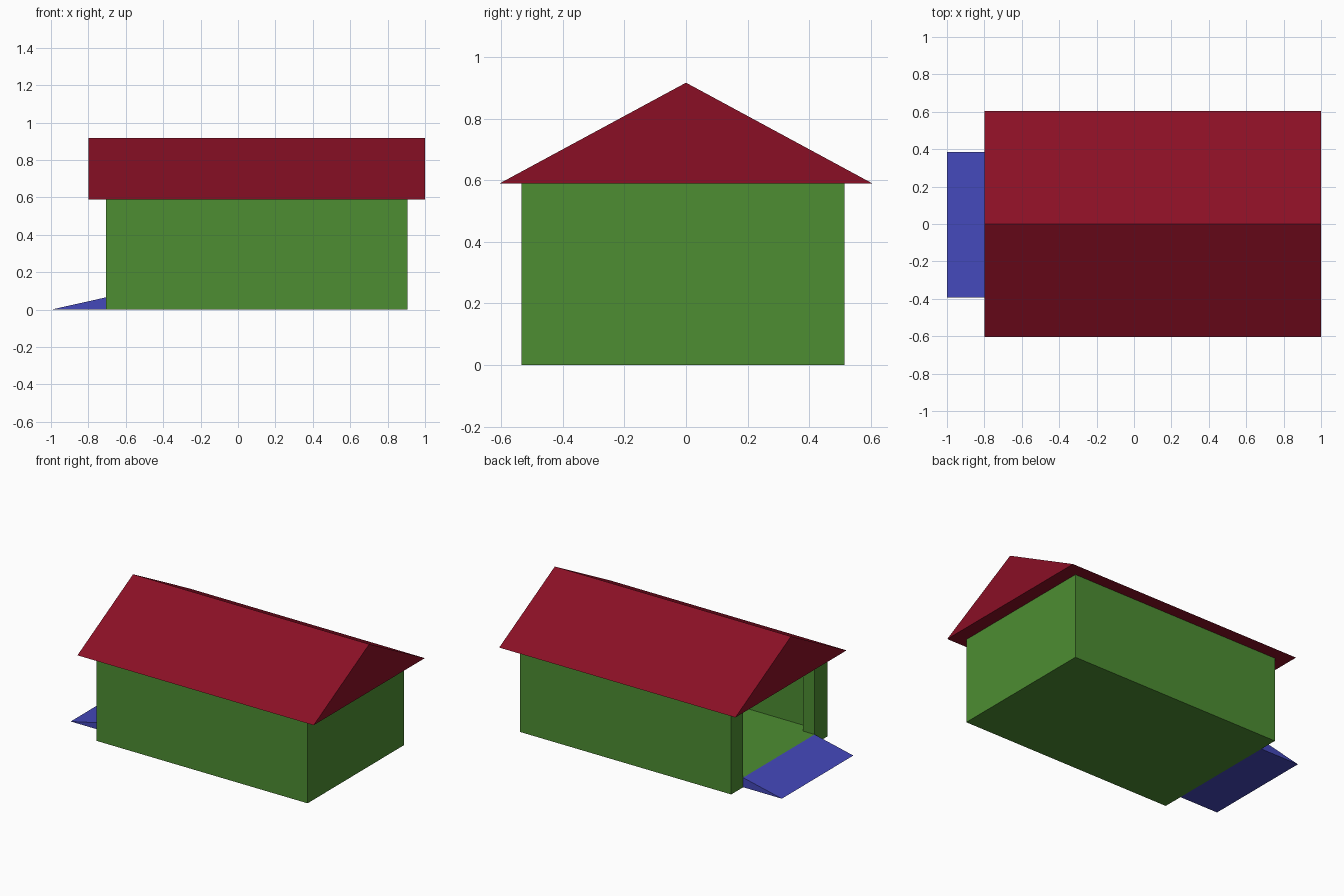
import bpy, bmesh
from mathutils import Vector

if "Cube" in bpy.data.objects:
    bpy.data.objects.remove(bpy.data.objects["Cube"])


def material(name, rgb):
    """Flat colour from 0-255 display values."""
    def lin(c):
        c /= 255
        return c / 12.92 if c <= 0.04045 else ((c + 0.055) / 1.055) ** 2.4
    m = bpy.data.materials.new(name)
    m.diffuse_color = (*[lin(c) for c in rgb], 1)
    m.use_nodes = True
    m.node_tree.nodes["Principled BSDF"].inputs["Base Color"].default_value = m.diffuse_color
    return m


def prism(name, profile, offset, mat):
    """Extrude a closed 3D profile along an offset into a solid."""
    bm = bmesh.new()
    face = bm.faces.new([bm.verts.new(p) for p in profile])
    new = bmesh.ops.extrude_face_region(bm, geom=[face], use_keep_orig=True)["geom"]
    verts = [v for v in new if isinstance(v, bmesh.types.BMVert)]
    bmesh.ops.translate(bm, verts=verts, vec=Vector(offset))
    bmesh.ops.recalc_face_normals(bm, faces=bm.faces[:])
    me = bpy.data.meshes.new(name)
    bm.to_mesh(me)
    bm.free()
    me.materials.append(mat)
    ob = bpy.data.objects.new(name, me)
    bpy.context.collection.objects.link(ob)
    return ob


green = material("green_wall", (77, 141, 50))
red = material("dark_red_roof", (138, 15, 37))
blue = material("blue_ramp", (68, 72, 186))

X0, X1, Y0, Y1 = -0.705, 0.905, -0.535, 0.515   # outer walls
D0, D1 = -0.393, 0.385                          # doorway sides
T, JAMB = 0.07, 0.09                            # wall and jamb thickness
EAVE, FLOOR = 0.59, 0.066
XI, XJ, YA, YB = X1 - T, X0 + JAMB, Y0 + T, Y1 - T

# Walls: C-shaped plan, open at the doorway
plan = [(X0, D0), (X0, Y0), (X1, Y0), (X1, Y1), (X0, Y1), (X0, D1),
        (XJ, D1), (XJ, YB), (XI, YB), (XI, YA), (XJ, YA), (XJ, D0)]
prism("walls", [(x, y, 0) for x, y in plan], (0, 0, EAVE), green)

# Raised floor filling the room and the doorway
floor_plan = [(X0, D0), (XJ, D0), (XJ, YA), (XI, YA),
              (XI, YB), (XJ, YB), (XJ, D1), (X0, D1)]
prism("floor", [(x, y, 0) for x, y in floor_plan], (0, 0, FLOOR), green)

# Solid gable roof
prism("roof", [(-0.8, -0.605, EAVE), (-0.8, 0.605, EAVE), (-0.8, 0, 0.917)],
      (1.8, 0, 0), red)

# Wedge ramp up to the doorway
prism("ramp", [(-1, D0, 0), (X0, D0, 0), (X0, D0, FLOOR)],
      (0, D1 - D0, 0), blue)
